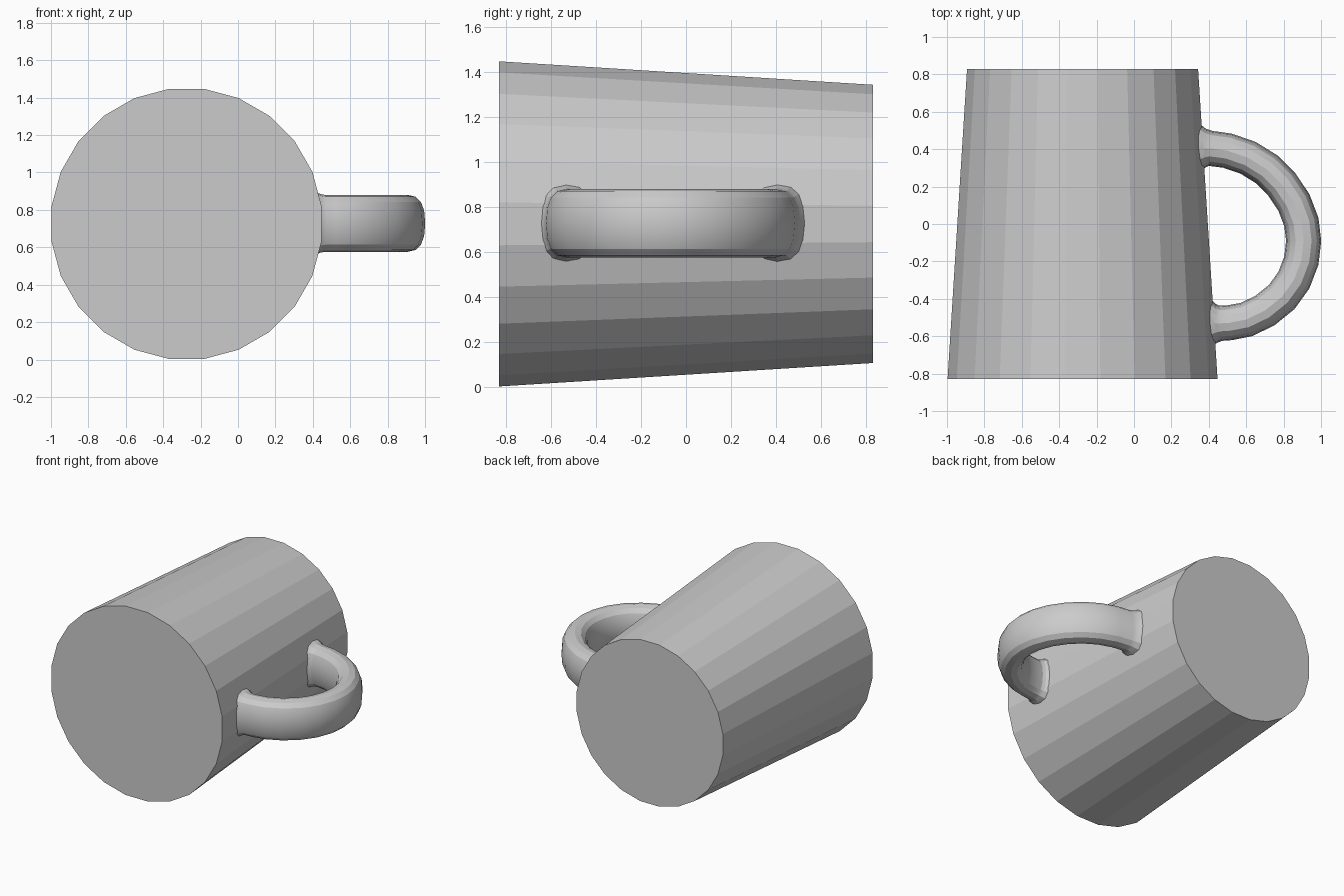
import bpy, bmesh, math
from mathutils import Vector

if "Cube" in bpy.data.objects:
    bpy.data.objects.remove(bpy.data.objects["Cube"])

grey = bpy.data.materials.new("plain_grey")
grey.diffuse_color = (0.6, 0.6, 0.6, 1)
grey.use_nodes = True
grey.node_tree.nodes["Principled BSDF"].inputs["Base Color"].default_value = grey.diffuse_color


def loft(name, rings):
    """Skin a list of closed rings and cap both ends."""
    bm = bmesh.new()
    loops = [[bm.verts.new(p) for p in ring] for ring in rings]
    n = len(loops[0])
    for a, b in zip(loops, loops[1:]):
        for i in range(n):
            j = (i + 1) % n
            bm.faces.new((a[i], a[j], b[j], b[i]))
    bm.faces.new(loops[0])
    bm.faces.new(loops[-1])
    bmesh.ops.recalc_face_normals(bm, faces=bm.faces)
    me = bpy.data.meshes.new(name)
    bm.to_mesh(me)
    bm.free()
    me.materials.append(grey)
    ob = bpy.data.objects.new(name, me)
    bpy.context.collection.objects.link(ob)
    return ob


# Tapered solid body lying along y
SIDES = 24


def body_ring(y, r):
    return [(-0.275 + r * math.cos(a), y, 0.725 + r * math.sin(a))
            for a in ((i + 0.5) * math.tau / SIDES for i in range(SIDES))]


loft("mug_body", [body_ring(-0.83, 0.728), body_ring(0.83, 0.623)])

# Handle centre line in the xy plane: (x, y, root flare)
path = [(0.33, 0.405, 0.045), (0.365, 0.405, 0.026), (0.383, 0.405, 0.01),
        (0.41, 0.404, 0), (0.50, 0.392, 0), (0.61, 0.354, 0), (0.71, 0.292, 0),
        (0.79, 0.212, 0), (0.855, 0.115, 0), (0.895, 0.01, 0), (0.907, -0.09, 0),
        (0.895, -0.195, 0), (0.855, -0.30, 0), (0.79, -0.39, 0), (0.70, -0.463, 0),
        (0.60, -0.511, 0), (0.51, -0.528, 0), (0.465, -0.531, 0),
        (0.44, -0.532, 0.01), (0.422, -0.532, 0.026), (0.39, -0.532, 0.045)]


def power(v, e):
    return math.copysign(abs(v) ** e, v)


# Rounded-rectangle section swept along the path
rings = []
for k, (x, y, flare) in enumerate(path):
    before, after = path[max(k - 1, 0)], path[min(k + 1, len(path) - 1)]
    t = Vector((after[0] - before[0], after[1] - before[1])).normalized()
    ring = []
    for i in range(16):
        a = i * math.tau / 16
        u = (0.094 + flare) * power(math.cos(a), 0.82)
        w = (0.152 + flare * 0.5) * power(math.sin(a), 0.82)
        ring.append((x - t.y * u, y + t.x * u, 0.728 + w))
    rings.append(ring)
handle = loft("mug_handle", rings)

# Soften the handle, keep the body faceted
bpy.context.view_layer.objects.active = handle
handle.select_set(True)
bpy.ops.object.shade_smooth_by_angle(angle=math.radians(20))
